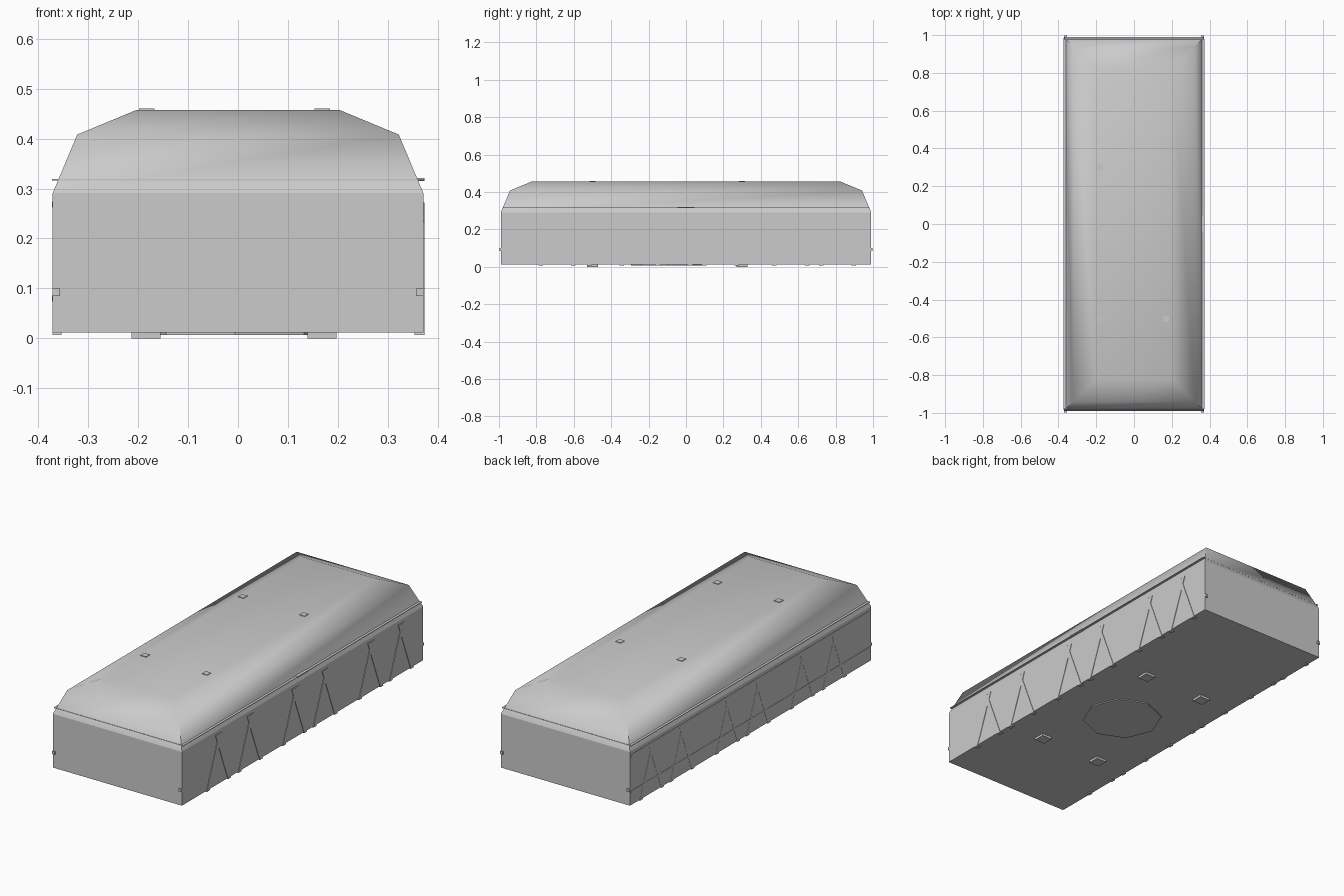
import bpy, bmesh, math
from mathutils import Matrix, Vector

if "Cube" in bpy.data.objects:
    bpy.data.objects.remove(bpy.data.objects["Cube"])


def finish(name, bm):
    bmesh.ops.recalc_face_normals(bm, faces=bm.faces[:])
    mesh = bpy.data.meshes.new(name)
    bm.to_mesh(mesh)
    bm.free()
    obj = bpy.data.objects.new(name, mesh)
    bpy.context.collection.objects.link(obj)
    return obj


def box(bm, lo, hi):
    lo, hi = Vector(lo), Vector(hi)
    m = Matrix.Translation((lo + hi) / 2) @ Matrix.Diagonal((*(hi - lo), 1))
    return bmesh.ops.create_cube(bm, size=1, matrix=m)["verts"]


def shell(name, rings, cap_bottom=False, cap_top=False):
    """Stack of rectangles given as (inset, z)."""
    bm = bmesh.new()
    loops = []
    for inset, z in rings:
        x, y = HX - inset, HY - inset
        loops.append([bm.verts.new((sx * x, sy * y, z))
                      for sx, sy in ((-1, -1), (1, -1), (1, 1), (-1, 1))])
    for a, b in zip(loops, loops[1:]):
        for i in range(4):
            j = (i + 1) % 4
            bm.faces.new((a[i], a[j], b[j], b[i]))
    if cap_bottom:
        bm.faces.new(loops[0][::-1])
    if cap_top:
        bm.faces.new(loops[-1])
    return finish(name, bm)


HX, HY = 0.371, 0.99

# Lower hull and smooth sloping lid
shell("lower_hull", [(0, 0.012), (0, 0.291)], cap_bottom=True)
lid = shell("lid", [(0, 0.291), (0.049, 0.408), (0.167, 0.457)], cap_top=True)
bpy.ops.object.select_all(action="DESELECT")
lid.select_set(True)
bpy.context.view_layer.objects.active = lid
bpy.ops.object.shade_smooth_by_angle(angle=math.radians(47))

# Thin seam band around the lid
bm = bmesh.new()
for s in (-1, 1):
    a, b = sorted((s * 0.330, s * 0.372))
    box(bm, (a, -0.980, 0.3165), (b, 0.980, 0.3195))
    a, b = sorted((s * 0.915, s * 0.980))
    box(bm, (-0.330, a, 0.3165), (0.330, b, 0.3195))
finish("lid_seam_band", bm)

# Slanted side braces: six crossing pairs on each side
for side, label, reach in ((1, "right", 0.3735), (-1, "left", 0.3718)):
    bm = bmesh.new()
    for yc in (-0.69, -0.43, -0.065, 0.185, 0.56, 0.81):
        for s in (-1, 1):
            y0, y1, w = yc + s * 0.088, yc - s * 0.015, 0.012
            vs = box(bm, (0.353, -w, 0.007), (reach, w, 0.272))
            for v in vs:
                v.co.y += y0 if v.co.z < 0.1 else y1
                v.co.x *= side
    finish(label + "_side_braces", bm)

# Long rails on the left side
bm = bmesh.new()
for z in (0.08, 0.268):
    box(bm, (-0.3725, -0.985, z - 0.006), (-0.365, 0.985, z + 0.006))
finish("left_side_rails", bm)

# Small latch tab in the middle of the right side
bm = bmesh.new()
box(bm, (0.358, -0.045, 0.315), (0.3735, 0.045, 0.321))
finish("latch_tab", bm)

# Feet below and matching stacking pads on the roof
for name, half, z0, z1, taper in (("foot", 0.029, 0.0, 0.014, 0),
                                  ("roof_pad", 0.0155, 0.455, 0.460, 1)):
    bm = bmesh.new()
    for x in (-0.182, 0.17):
        for y in (-0.5, 0.3):
            xc = x - 0.002 if name == "foot" else x - 0.001
            box(bm, (xc - half, y - half, z0), (xc + half, y + half, z1))
    finish(name + "_set", bm)

# Octagonal plate under the hull
bm = bmesh.new()
bmesh.ops.create_cone(bm, cap_ends=True, segments=8, radius1=0.195,
                      radius2=0.195, depth=0.007,
                      matrix=Matrix.Translation((-0.006, -0.098, 0.0105)))
finish("octagonal_base_plate", bm)

# Marker studs at the four end corners
bm = bmesh.new()
for sx in (-1, 1):
    for sy in (-1, 1):
        x0, x1 = sorted((sx * 0.356, sx * 0.371))
        y0, y1 = sorted((sy * 0.982, sy * 0.998))
        box(bm, (x0, y0, 0.085), (x1, y1, 0.100))
finish("corner_studs", bm)
